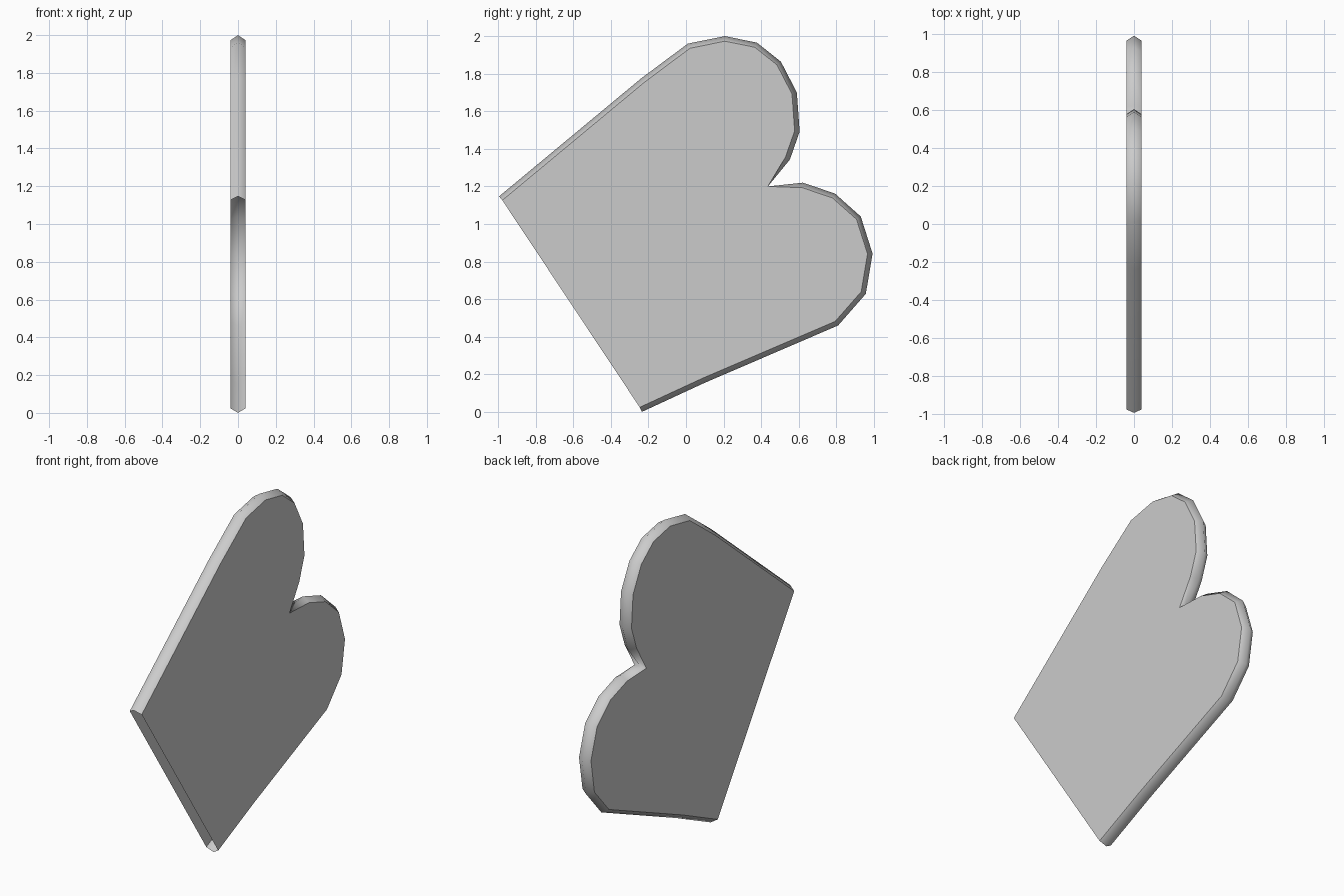
import bpy, bmesh
from mathutils import Vector

if "Cube" in bpy.data.objects:
    bpy.data.objects.remove(bpy.data.objects["Cube"])

HALF = 0.04    # half thickness
INSET = 0.027  # how far the flat sides sit inside the ridge

# Outer ridge outline (y, z), from the bottom corner round both lobes
ridge = [(-.235, 0), (.096, .153), (.81, .46), (.957, .628), (.993, .843),
         (.93, 1.04), (.793, 1.162), (.622, 1.22), (.436, 1.2),
         (.553, 1.343), (.605, 1.492), (.59, 1.7), (.505, 1.864),
         (.378, 1.965), (.207, 2.0), (.01, 1.96), (-.24, 1.774), (-.995, 1.147)]
NOTCH = 8
pts = [Vector(p) for p in ridge]


def inset_point(i):
    """Move an outline point inwards along its averaged normal."""
    if i == NOTCH:
        return pts[i]
    t = Vector((0, 0))
    if i > 0:
        t += (pts[i] - pts[i - 1]).normalized()
    if i < len(pts) - 1:
        t += (pts[i + 1] - pts[i]).normalized()
    t.normalize()
    return pts[i] + Vector((-t.y, t.x)) * INSET


inner = [inset_point(i) for i in range(len(pts))]

bm = bmesh.new()
mid = [bm.verts.new((0, p.x, p.y)) for p in pts]
right = [bm.verts.new((HALF, p.x, p.y)) for p in inner]
left = [bm.verts.new((-HALF, p.x, p.y)) for p in inner]

# Flat sides; the straight edge between the corners stays open
bm.faces.new(right)
bm.faces.new(left[::-1])

# Bevelled rim, smooth along the outline
for i in range(len(pts) - 1):
    for a, b in ((mid, right), (left, mid)):
        f = bm.faces.new((a[i], a[i + 1], b[i + 1], b[i]))
        f.smooth = True
for loop in (right, left):
    for i in range(len(pts) - 1):
        bm.edges.get((loop[i], loop[i + 1])).smooth = False

mesh = bpy.data.meshes.new("lobed_plate")
bm.to_mesh(mesh)
bm.free()
plate = bpy.data.objects.new("lobed_plate", mesh)
bpy.context.collection.objects.link(plate)
